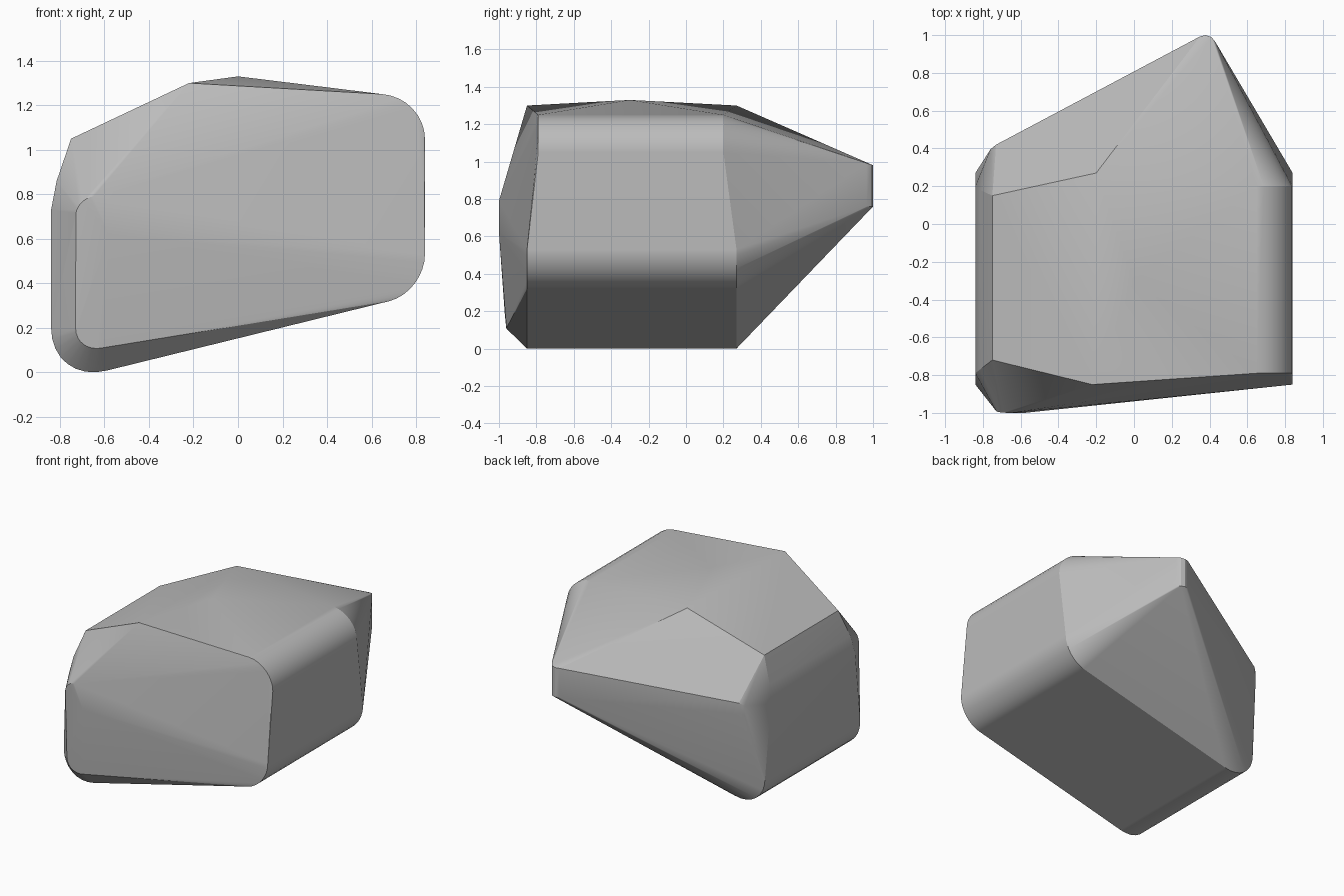
import bpy, bmesh, math
from mathutils import Vector

cube = bpy.data.objects.get("Cube")
if cube:
    bpy.data.objects.remove(cube, do_unlink=True)


def arc(start, corner, end, steps=8):
    """Rounded corner running from start to end."""
    a, k, b = Vector(start), Vector(corner), Vector(end)
    c = a + b - k
    turns = [math.pi / 2 * i / steps for i in range(steps + 1)]
    return [c + (a - c) * math.cos(t) + (b - c) * math.sin(t) for t in turns]


def along_y(profile, front, back):
    """Copy an (x, z) profile to a front and a back depth."""
    return [Vector((p.x, y, p.y)) for p in profile for y in (front, back)]


# Rounded long edges of the boulder
points = along_y(arc((-.84, .2), (-.84, -.055), (-.59, .008)), -.85, .27)
points += along_y(arc((.68, .32), (.84, .36), (.84, .53)), -.85, .27)
points += along_y(arc((.84, 1.05), (.84, 1.235), (.65, 1.25)), -.79, .2)

# Rounded front-left edges
points += arc((-.73, -.97, .2), (-.73, -.96, .085), (-.61, -.96, .11))
points += arc((-.73, -.99, .7), (-.73, -1, .78), (-.65, -1, .79))
points += [Vector((-.58, -1, .62))]

# Top facets and left shoulder
points += [Vector(p) for p in (
    (0, -.3, 1.33), (-.22, -.85, 1.3), (-.2, .27, 1.3),
    (-.75, -.72, 1.05), (-.75, .15, 1.05),
    (-.815, -.77, .86), (-.815, .18, .86),
    (-.84, -.79, .73), (-.84, .2, .73))]

# Pointed back and its left corner
for low, high, x, y in ((.765, .98, .35, .993), (.76, .98, .38, 1),
                        (.76, .985, .41, .99), (.76, .99, .43, .965),
                        (.71, .79, -.73, .42), (.7, .77, -.76, .395)):
    points += [Vector((x, y, low)), Vector((x, y, high))]

# Wrap the points in a closed shell
bm = bmesh.new()
for p in points:
    bm.verts.new(p)
hull = bmesh.ops.convex_hull(bm, input=bm.verts[:])
loose = [v for v in bm.verts if not v.link_faces]
bmesh.ops.delete(bm, geom=loose, context='VERTS')
bmesh.ops.dissolve_limit(bm, angle_limit=math.radians(1),
                         verts=bm.verts[:], edges=bm.edges[:])
bmesh.ops.recalc_face_normals(bm, faces=bm.faces[:])

# Stand it on the ground
floor = min(v.co.z for v in bm.verts)
bmesh.ops.translate(bm, verts=bm.verts[:], vec=(0, 0, -floor))
mesh = bpy.data.meshes.new("boulder")
bm.to_mesh(mesh)
bm.free()
boulder = bpy.data.objects.new("boulder", mesh)
bpy.context.collection.objects.link(boulder)

# Grey stone
stone = bpy.data.materials.new("grey_stone")
stone.use_nodes = True
colour = (.5, .5, .5, 1)
stone.diffuse_color = colour
stone.node_tree.nodes["Principled BSDF"].inputs["Base Color"].default_value = colour
mesh.materials.append(stone)

# Smooth rounded edges, keep facet edges crisp
bpy.ops.object.select_all(action='DESELECT')
boulder.select_set(True)
bpy.context.view_layer.objects.active = boulder
bpy.ops.object.shade_smooth_by_angle(angle=math.radians(20))
weighted = boulder.modifiers.new("weighted_normals", 'WEIGHTED_NORMAL')
weighted.keep_sharp = True
